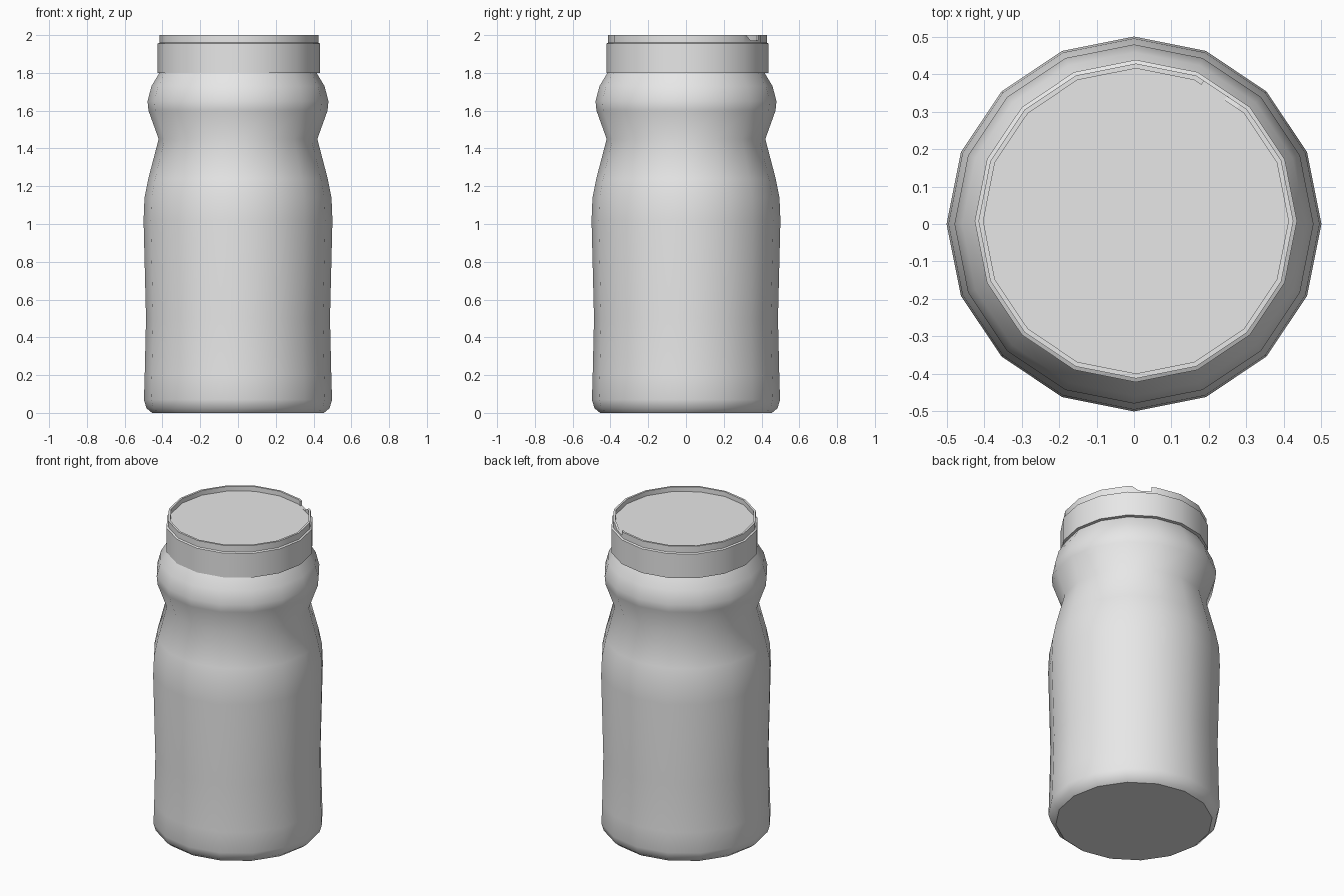
import bpy, bmesh, math
from mathutils import Vector

cube = bpy.data.objects.get("Cube")
if cube:
    bpy.data.objects.remove(cube, do_unlink=True)

SIDES = 16

grey = bpy.data.materials.new("plain grey")
grey.use_nodes = True
grey.diffuse_color = (0.8, 0.8, 0.8, 1)
grey.node_tree.nodes["Principled BSDF"].inputs["Base Color"].default_value = (0.8, 0.8, 0.8, 1)


def add_object(name, bm):
    bmesh.ops.recalc_face_normals(bm, faces=bm.faces)
    mesh = bpy.data.meshes.new(name)
    bm.to_mesh(mesh)
    bm.free()
    obj = bpy.data.objects.new(name, mesh)
    bpy.context.collection.objects.link(obj)
    mesh.materials.append(grey)
    return obj


def lathe(name, profile, cx=0, cy=0):
    """Turn a (radius, height) profile into a closed many-sided solid."""
    bm = bmesh.new()
    rings = []
    for r, z in profile:
        angles = [math.tau * i / SIDES for i in range(SIDES)]
        rings.append([bm.verts.new((cx + r * math.cos(a), cy + r * math.sin(a), z)) for a in angles])
    for low, high in zip(rings, rings[1:]):
        for i in range(SIDES):
            j = (i + 1) % SIDES
            bm.faces.new((low[i], low[j], high[j], high[i]))
    bm.faces.new(rings[0])
    bm.faces.new(rings[-1])
    return add_object(name, bm)


def activate(obj):
    bpy.ops.object.select_all(action='DESELECT')
    obj.select_set(True)
    bpy.context.view_layer.objects.active = obj


# Bottle body: rounded foot, slight waist, pinched neck and bulging shoulder
body = lathe("bottle_body", [
    (0.455, 0), (0.485, 0.025), (0.498, 0.07), (0.494, 0.2), (0.487, 0.5),
    (0.5, 1.02), (0.495, 1.14), (0.475, 1.24), (0.42, 1.45),
    (0.474, 1.6), (0.479, 1.65), (0.458, 1.73), (0.41, 1.81)])

# Lid: wide band, thin raised rim and recessed top, slightly off centre
lid_x, lid_y = 0.005, 0.008
lid = lathe("lid", [
    (0.39, 1.8), (0.43, 1.8), (0.43, 1.955), (0.42, 1.96),
    (0.42, 2.0), (0.407, 2.0), (0.407, 1.97)], lid_x, lid_y)

# Notch in the rim, upright on one end and sloped on the other
angle = math.radians(56)
outward = Vector((math.cos(angle), math.sin(angle), 0))
along = Vector((-math.sin(angle), math.cos(angle), 0))
bm = bmesh.new()
for r in (0.36, 0.5):
    for t, z in ((0.058, 1.972), (0.058, 2.02), (-0.085, 2.02), (-0.015, 1.972)):
        bm.verts.new(outward * r + along * t + Vector((lid_x, lid_y, z)))
bmesh.ops.convex_hull(bm, input=bm.verts[:])
cutter = add_object("notch_cutter", bm)
cutter.hide_render = True
cut = lid.modifiers.new("notch", 'BOOLEAN')
cut.operation = 'DIFFERENCE'
cut.solver = 'EXACT'
cut.object = cutter
activate(lid)
bpy.ops.object.modifier_apply(modifier=cut.name)
bpy.data.objects.remove(cutter, do_unlink=True)

# Smooth sides with crisp rims
for obj, limit in ((body, 40), (lid, 30)):
    activate(obj)
    bpy.ops.object.shade_smooth_by_angle(angle=math.radians(limit))
